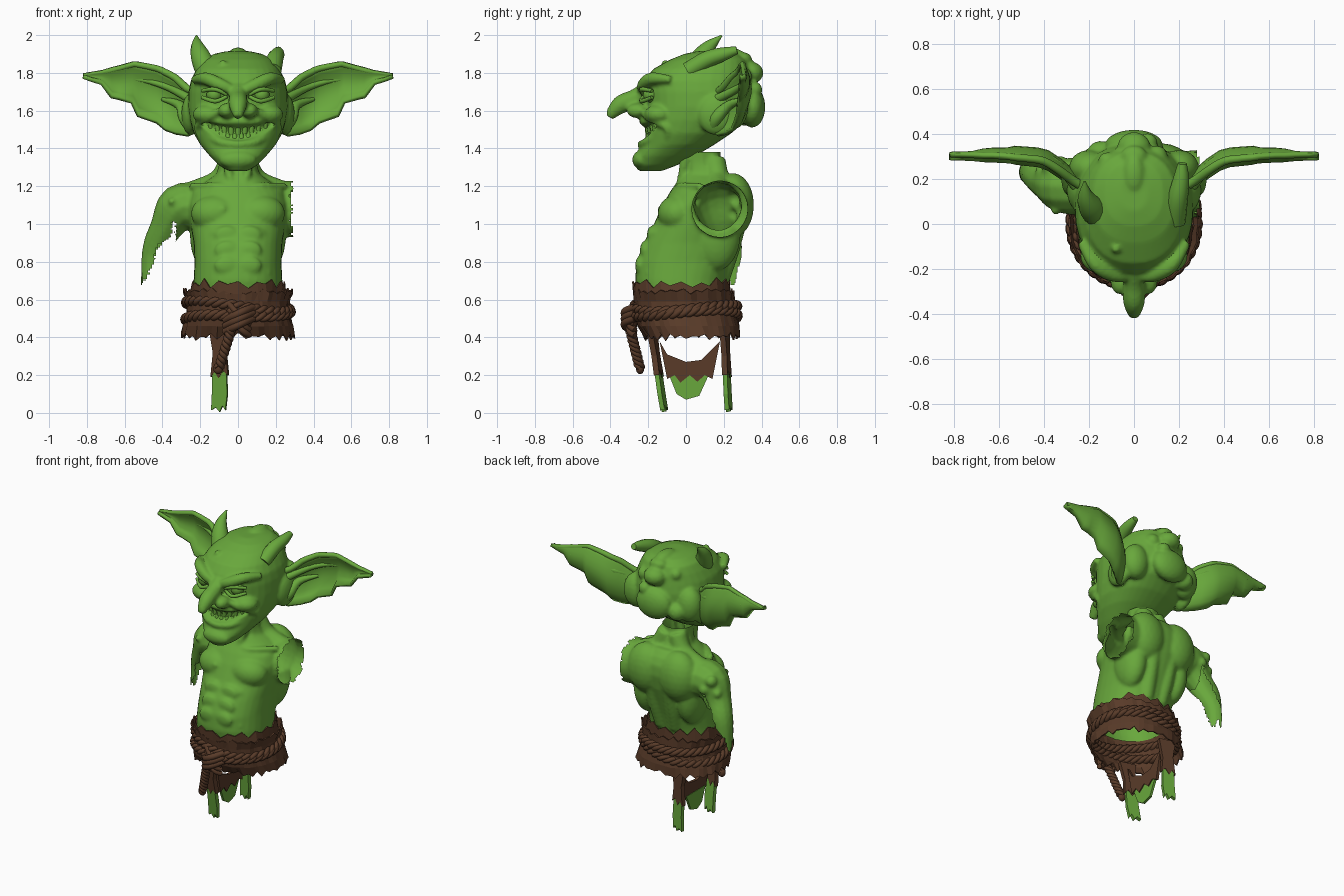
import bpy, bmesh, random
from math import sin, cos, pi, copysign
from mathutils import Vector as V, Matrix

if "Cube" in bpy.data.objects:
    bpy.data.objects.remove(bpy.data.objects["Cube"])

random.seed(4)


def material(name, rgb):
    m = bpy.data.materials.new(name)
    m.diffuse_color = (*rgb, 1)
    m.use_nodes = True
    m.node_tree.nodes["Principled BSDF"].inputs["Base Color"].default_value = m.diffuse_color
    return m


GREEN = material("green_skin", (0.14, 0.39, 0.045))
BROWN = material("brown_cloth", (0.1, 0.044, 0.022))


def finish(name, bm, mat, thick=0, smooth=True):
    bmesh.ops.recalc_face_normals(bm, faces=bm.faces)
    me = bpy.data.meshes.new(name)
    bm.to_mesh(me)
    bm.free()
    ob = bpy.data.objects.new(name, me)
    bpy.context.collection.objects.link(ob)
    me.materials.append(mat)
    if thick:
        s = ob.modifiers.new("thickness", 'SOLIDIFY')
        s.thickness, s.offset = thick, 0
    bpy.ops.object.select_all(action='DESELECT')
    ob.select_set(True)
    bpy.context.view_layer.objects.active = ob
    if smooth:
        bpy.ops.object.shade_smooth_by_angle(angle=0.8)
    return ob


def skin(bm, rings, closed=False, caps=True):
    vs = [[bm.verts.new(p) for p in r] for r in rings]
    n = len(vs[0])
    for a, b in zip(vs, vs[1:] + vs[:1] if closed else vs[1:]):
        for i in range(n):
            bm.faces.new((a[i], a[(i + 1) % n], b[(i + 1) % n], b[i]))
    if caps and not closed:
        bm.faces.new(vs[0])
        bm.faces.new(vs[-1])
    return vs


def sq(c, e):
    return copysign(abs(c) ** e, c)


# horizontal sections: (z, half width, y front, y back)
def loft(bm, rows, n=32, e=0.88, caps=True):
    return skin(bm, [[V((hx * sq(cos(2 * pi * i / n), e),
                         (y0 + y1) / 2 + (y1 - y0) / 2 * sq(sin(2 * pi * i / n), e), z))
                     for i in range(n)] for z, hx, y0, y1 in rows], caps=caps)


# tube through (x, y, z, radius) points, mirrored by s
def tube(bm, pts, s=1, ref=None, closed=False, n=12, sub=4):
    P = [V((p[0] * s, p[1], p[2], p[3])) for p in pts]
    if not closed and sub > 1:
        Q = [P[0]] + P + [P[-1]]
        out = []
        for k in range(len(P) - 1):
            a, b, c, d = Q[k:k + 4]
            for j in range(sub):
                t = j / sub
                out.append(0.5 * (2 * b + (c - a) * t + (2 * a - 5 * b + 4 * c - d) * t * t
                                  + (3 * b - a - 3 * c + d) * t ** 3))
        P = out + [P[-1]]
    m = len(P)
    C = [p.to_3d() for p in P]
    if ref is None:
        d = C[-1] - C[0]
        ref = V([1 if i == min(range(3), key=lambda k: abs(d[k])) else 0 for i in range(3)])
    rings = []
    for i in range(m):
        t = C[(i + 1) % m] - C[i - 1] if closed else C[min(i + 1, m - 1)] - C[max(i - 1, 0)]
        u = t.cross(ref).normalized()
        w = u.cross(t).normalized()
        rings.append([C[i] + max(P[i][3], 0.002) * (u * cos(2 * pi * k / n) + w * sin(2 * pi * k / n))
                      for k in range(n)])
    skin(bm, rings, closed)


def blob(bm, c, r, s=1, sub=3):
    r = r if isinstance(r, tuple) else (r, r, r)
    bmesh.ops.create_icosphere(bm, subdivisions=sub, radius=1,
                               matrix=Matrix.Translation((c[0] * s, c[1], c[2])) @ Matrix.Diagonal((*r, 1)))


def remesh(ob, voxel):
    m = ob.modifiers.new("remesh", 'REMESH')
    m.mode, m.voxel_size = 'VOXEL', voxel


# fuse overlapping masses into one skin, carve it, or tear faces off to leave a hollow shell
def sculpt(name, bm, voxel, soft, cut=None, torn=None):
    if cut:
        cutter = finish(name + "_cutter", cut, GREEN)
        remesh(cutter, voxel)
        bpy.ops.object.convert(target='MESH')
        cutter.hide_render = True
    ob = finish(name, bm, GREEN)
    remesh(ob, voxel)
    if cut:
        m = ob.modifiers.new("carve", 'BOOLEAN')
        m.operation, m.object = 'DIFFERENCE', cutter
        remesh(ob, voxel)
    m = ob.modifiers.new("soften", 'SMOOTH')
    m.factor, m.iterations = 0.5, soft
    bpy.ops.object.convert(target='MESH')
    if cut:
        bpy.data.objects.remove(cutter)
    if torn:
        b = bmesh.new()
        b.from_mesh(ob.data)
        b.normal_update()
        gone = [f for f in b.faces if torn(f.calc_center_median(), f.normal)]
        bmesh.ops.delete(b, geom=gone, context='FACES')
        b.to_mesh(ob.data)
        b.free()
    ob.data.materials.clear()
    ob.data.materials.append(GREEN)
    bpy.ops.object.shade_smooth_by_angle(angle=0.8)


# head masses
bm, cut = bmesh.new(), bmesh.new()
loft(bm, [(1.28, .05, -.25, -.13), (1.31, .10, -.27, -.05), (1.36, .15, -.265, .05), (1.42, .20, -.235, .15),
          (1.48, .235, -.225, .24), (1.55, .255, -.225, .32), (1.62, .265, -.215, .36), (1.70, .262, -.22, .36),
          (1.76, .25, -.22, .35), (1.82, .22, -.175, .34), (1.87, .185, -.085, .32), (1.9, .13, -.01, .28),
          (1.915, .06, .06, .22)])
tube(bm, [(0, -.2, 1.72, .04), (0, -.27, 1.665, .05), (0, -.34, 1.635, .05), (0, -.385, 1.595, .036),
          (0, -.405, 1.565, .022)])
blob(bm, (0, -.235, 1.34), (.1, .05, .05))
for c, r in (((0, .22, 1.895), (.05, .09, .04)), ((0, .34, 1.8), (.075, .07, .06)),
             ((0, .35, 1.62), (.13, .07, .11)), ((-.08, -.11, 1.85), .02), ((.1, .3, 1.78), .05),
             ((-.12, .28, 1.82), .04), ((.06, .36, 1.71), .045), ((-.15, .31, 1.58), .06),
             ((.0, .3, 1.87), (.06, .05, .04))):
    blob(bm, c, r)
for s in (-1, 1):
    blob(bm, (.06, -.255, 1.6), (.045, .06, .04), s)
    blob(bm, (.155, -.14, 1.58), (.085, .08, .055), s)
    blob(bm, (.25, .16, 1.58), (.05, .1, .11), s)
    blob(bm, (.2, .25, 1.62), (.09, .08, .12), s)
    tube(bm, [(.02, -.23, 1.705, .025), (.09, -.225, 1.735, .034), (.17, -.18, 1.77, .034), (.235, -.08, 1.765, .02)], s)
    tube(bm, [(.09, -.23, 1.6, .02), (.165, -.185, 1.56, .025), (.215, -.1, 1.51, .02), (.195, -.1, 1.45, .012)], s)
    tube(bm, [(.0, -.23, 1.545, .02), (.1, -.21, 1.545, .02), (.2, -.115, 1.57, .015)], s)
    tube(bm, [(.0, -.24, 1.42, .02), (.1, -.21, 1.435, .02), (.2, -.1, 1.5, .015)], s)
    blob(cut, (.125, -.245, 1.685), (.06, .055, .036), s)
tube(cut, [(-.19, -.14, 1.54, .012), (-.12, -.21, 1.5, .033), (0, -.245, 1.48, .042), (.12, -.21, 1.5, .033),
           (.19, -.14, 1.54, .012)])
sculpt("head", bm, 0.009, 2, cut=cut)

# eyes with lids
for s, side in ((-1, "left"), (1, "right")):
    bm = bmesh.new()
    blob(bm, (.125, -.185, 1.685), .042, s)
    tube(bm, [(.06, -.225, 1.685, .01), (.12, -.235, 1.713, .012), (.19, -.18, 1.705, .01)], s)
    tube(bm, [(.06, -.225, 1.675, .01), (.12, -.235, 1.65, .012), (.19, -.18, 1.67, .01)], s)
    finish("eye_" + side, bm, GREEN)

# two rows of uneven teeth
bm = bmesh.new()
for i in range(-4, 5):
    for dz, h, off in ((.02, .024, 0), (-.022, .018, .018)):
        x = i * .036 + off
        q = (x / .19) ** 2
        mat = (Matrix.Translation((x, -.205 + .085 * q, 1.48 + .05 * q + dz * (1 - .6 * q)))
               @ Matrix.Rotation(x * 4, 4, 'Z') @ Matrix.Diagonal((1, .8, 2 * h * (1 - .5 * q) / .04, 1)))
        bmesh.ops.create_cone(bm, cap_ends=True, segments=8, radius1=.012 if dz > 0 else .019,
                              radius2=.019 if dz > 0 else .01, depth=.04 * random.uniform(.9, 1.2), matrix=mat)
finish("teeth", bm, GREEN)

# horns, one whole and one broken
for name, pts in (("horn_whole", [(-.17, .05, 1.82, .06), (-.195, .08, 1.88, .054), (-.215, .125, 1.94, .035),
                                  (-.22, .19, 1.998, .004)]),
                  ("horn_broken", [(.185, .01, 1.81, .045), (.195, .11, 1.87, .045), (.21, .2, 1.9, .036),
                                   (.215, .27, 1.92, .02)])):
    bm = bmesh.new()
    tube(bm, pts)
    finish(name, bm, GREEN)

# cupped ears with ragged lower edge: (x, top z, bottom z, y)
EAR = [(.2, 1.7, 1.5, .16), (.27, 1.73, 1.47, .2), (.33, 1.785, 1.48, .245), (.385, 1.815, 1.5, .28),
       (.43, 1.835, 1.54, .295), (.53, 1.855, 1.575, .305), (.56, 1.855, 1.645, .31), (.63, 1.835, 1.665, .315),
       (.67, 1.825, 1.675, .315), (.72, 1.81, 1.745, .318), (.78, 1.8, 1.765, .32), (.82, 1.793, 1.78, .32)]
for s, side in ((-1, "left"), (1, "right")):
    bm = bmesh.new()
    grid = []
    for x, zt, zb, y in EAR:
        grid.append([bm.verts.new((x * s, y - .015 + .17 * (zt - zb) * sin(pi * k / 8) - .02 * (k == 8),
                                   zt + (zb - zt) * k / 8)) for k in range(9)])
    for a, b in zip(grid, grid[1:]):
        for k in range(8):
            bm.faces.new((a[k], a[k + 1], b[k + 1], b[k]))
    finish("ear_" + side, bm, GREEN, .022)
    bm = bmesh.new()
    tube(bm, [(x, y - .008, zt - .012, .026 - .02 * x) for x, zt, zb, y in EAR], s, sub=2)
    tube(bm, [(.25, .16, 1.66, .025), (.36, .28, 1.72, .02), (.5, .325, 1.76, .012), (.66, .33, 1.77, .006)], s)
    tube(bm, [(.24, .14, 1.5, .03), (.28, .16, 1.56, .035), (.31, .23, 1.63, .025), (.4, .31, 1.66, .01)], s)
    finish("ear_folds_" + side, bm, GREEN)

# torso, neck and remaining arm as one hollow shell
bm = bmesh.new()
loft(bm, [(.47, .24, -.22, .19), (.6, .24, -.25, .2), (.7, .235, -.27, .22), (.8, .23, -.262, .25),
          (.9, .235, -.225, .285), (1.0, .252, -.17, .32), (1.1, .265, -.125, .34), (1.17, .25, -.085, .335),
          (1.22, .18, -.05, .31), (1.26, .12, -.03, .27)])
tube(bm, [(0, .13, 1.15, .13), (0, .1, 1.25, .12), (0, .085, 1.33, .1), (0, .08, 1.45, .11)])
for s in (-1, 1):
    blob(bm, (.115, -.045, 1.055), (.135, .105, .1), s)
    blob(bm, (.12, .25, 1.1), (.14, .11, .17), s)
    blob(bm, (.165, .16, .95), (.09, .13, .2), s)
    tube(bm, [(.02, -.04, 1.19, .018), (.13, -.03, 1.205, .016), (.25, .08, 1.2, .02)], s)
    tube(bm, [(.04, .15, 1.34, .06), (.1, .17, 1.23, .06), (.25, .18, 1.165, .06)], s)
    tube(bm, [(.06, -.0, 1.36, .03), (.05, -.02, 1.27, .022), (.02, -.045, 1.18, .015)], s)
    tube(bm, [(.055, .185, .7, .045), (.065, .23, .85, .05), (.07, .27, 1.0, .05)], s)
    tube(bm, [(.02, -.14, 1.0, .02), (.12, -.155, .95, .025), (.2, -.07, .86, .02)], s)
    for z, y in ((.94, -.185), (.86, -.222), (.78, -.247)):
        blob(bm, (.06, y, z), (.065, .022, .05), s)
tube(bm, [(.15, .18, 1.08, .14), (.31, .18, 1.08, .152)], sub=1, n=24)
tube(bm, [(-.22, .17, 1.09, .125), (-.31, .17, 1.085, .125), (-.38, .19, .98, .088), (-.425, .22, .89, .077),
          (-.448, .23, .8, .065), (-.455, .23, .62, .06)])
for c, r in (((-.37, .25, 1.13), .04), ((-.33, .27, 1.07), .035), ((-.41, .24, 1.05), .03),
             ((-.35, .06, 1.12), .02), ((-.08, -.14, 1.08), .014), ((.16, -.2, .74), .014)):
    blob(bm, c, r)


def torn(p, n):
    j = .025 * sin(p.y * 95) + random.uniform(-.008, .008)
    arm = p.x < -.33 and p.z < .72 + 1.7 * (p.x + .5) + 1.4 * j
    socket = p.x > .285 + .4 * j and (p.y - .18) ** 2 + (p.z - 1.08) ** 2 < .17 ** 2
    return arm or socket or p.z > 1.38 or (p.z < .64 and p.x > -.33)


sculpt("torso_and_arm", bm, 0.011, 5, torn=torn)

# torn cloth around the waist
for name, rows, top, low, n in (
        ("waist_wrap", [(.69, .243, -.278, .228), (.63, .25, -.275, .23), (.5, .262, -.255, .245)], .03, 0, 32),
        ("loincloth", [(.645, .285, -.275, .25), (.59, .265, -.268, .252), (.52, .27, -.265, .265),
                       (.46, .287, -.25, .28), (.405, .298, -.215, .283)], .016, .022, 56)):
    bm = bmesh.new()
    vs = loft(bm, rows, n, .9, False)
    for j, ring in enumerate(vs):
        for i, v in enumerate(ring):
            f = 1 + .012 * sin(i * 1.9 + j) + random.uniform(-.008, .012)
            v.co.x *= f
            v.co.y *= f
            amp = top if j == 0 else low if j == len(vs) - 1 else 0
            v.co.z += amp * ((-1) ** i * .5 + random.uniform(-.6, .6))
    finish(name, bm, BROWN, .008, False)


# twisted ropes
def rope(name, frame, count, turns, r, closed, ref):
    bm = bmesh.new()
    for k in range(3):
        pts = []
        for i in range(count):
            t = i / (count if closed else count - 1)
            c, a, b = frame(t)
            w = 2 * pi * (turns * t + k / 3)
            pts.append((*(c + (a * cos(w) + b * sin(w)) * r), r * .95))
        tube(bm, pts, 1, ref, closed, 8, 1)
    finish(name, bm, BROWN)


def belt(z, tilt, rx, ry):
    def frame(t):
        a = 2 * pi * t
        c = V((rx * cos(a), ry * sin(a), z + tilt * cos(a) + .015 * sin(2 * a)))
        return c, V((cos(a), sin(a), 0)), V((0, 0, 1))
    return frame


Z = V((0, 0, 1))
rope("rope_upper", belt(.565, -.02, .272, .268), 200, 13, .016, True, Z)
rope("rope_lower", belt(.515, .02, .276, .27), 200, 13, .016, True, Z)
rope("rope_tail", lambda t: (V((-.03 - .07 * t, -.3 + .055 * t, .46 - .22 * t)), V((1, 0, 0)), V((0, 1, 0))),
     40, 3, .015, False, V((1, 0, 0)))

# knot at the front
bm = bmesh.new()
blob(bm, (0, -.285, .5), (.06, .035, .055))
for d in (-.03, 0, .03):
    tube(bm, [(-.07, -.27, .46 + d, .018), (-.02, -.32, .485 + d, .02), (.03, -.32, .51 + d, .02),
              (.08, -.27, .53 + d, .018)])
    tube(bm, [(.06, -.27, .44 + d, .016), (.02, -.3, .47 + d, .018), (-.05, -.28, .55 + d, .016)])
blob(bm, (-.105, -.243, .235), (.026, .022, .03))
finish("knot", bm, BROWN)


# torn leg remnants: flat jagged shards
def shard(name, pts, mat, thick):
    bm = bmesh.new()
    bm.faces.new([bm.verts.new(p) for p in pts])
    bmesh.ops.triangulate(bm, faces=bm.faces)
    finish(name, bm, mat, thick, False)


CLOTH = [(-.15, .44), (-.04, .44), (-.06, .3), (-.05, .2), (-.075, .225), (-.1, .185), (-.12, .22), (-.143, .19), (-.13, .32)]
SHIN = [(-.135, .22), (-.06, .22), (-.055, .1), (-.065, .015), (-.08, .04), (-.095, .006), (-.115, .03),
        (-.14, .015), (-.135, .12)]
for where, y0, y1 in (("front", -.18, -.115), ("back", .205, .225)):
    for part, outline, mat, th in (("cloth", CLOTH, BROWN, .03), ("skin", SHIN, GREEN, .024)):
        shard(f"leg_{where}_{part}", [(x, y0 + (y1 - y0) * (.44 - z) / .44 - .25 * (x + .095), z) for x, z in outline],
              mat, th)
shard("thigh_cloth", [(-.075, y, z) for y, z in ((-.14, .38), (-.1, .31), (0, .27), (.08, .28), (.18, .38),
      (.14, .18), (.1, .2), (.06, .165), (.02, .2), (-.03, .16), (-.06, .2), (-.1, .18))], BROWN, .02)
shard("thigh_skin", [(-.08, y, z) for y, z in ((-.09, .2), (.12, .2), (.07, .09), (0, .07), (-.05, .1))], GREEN, .016)
